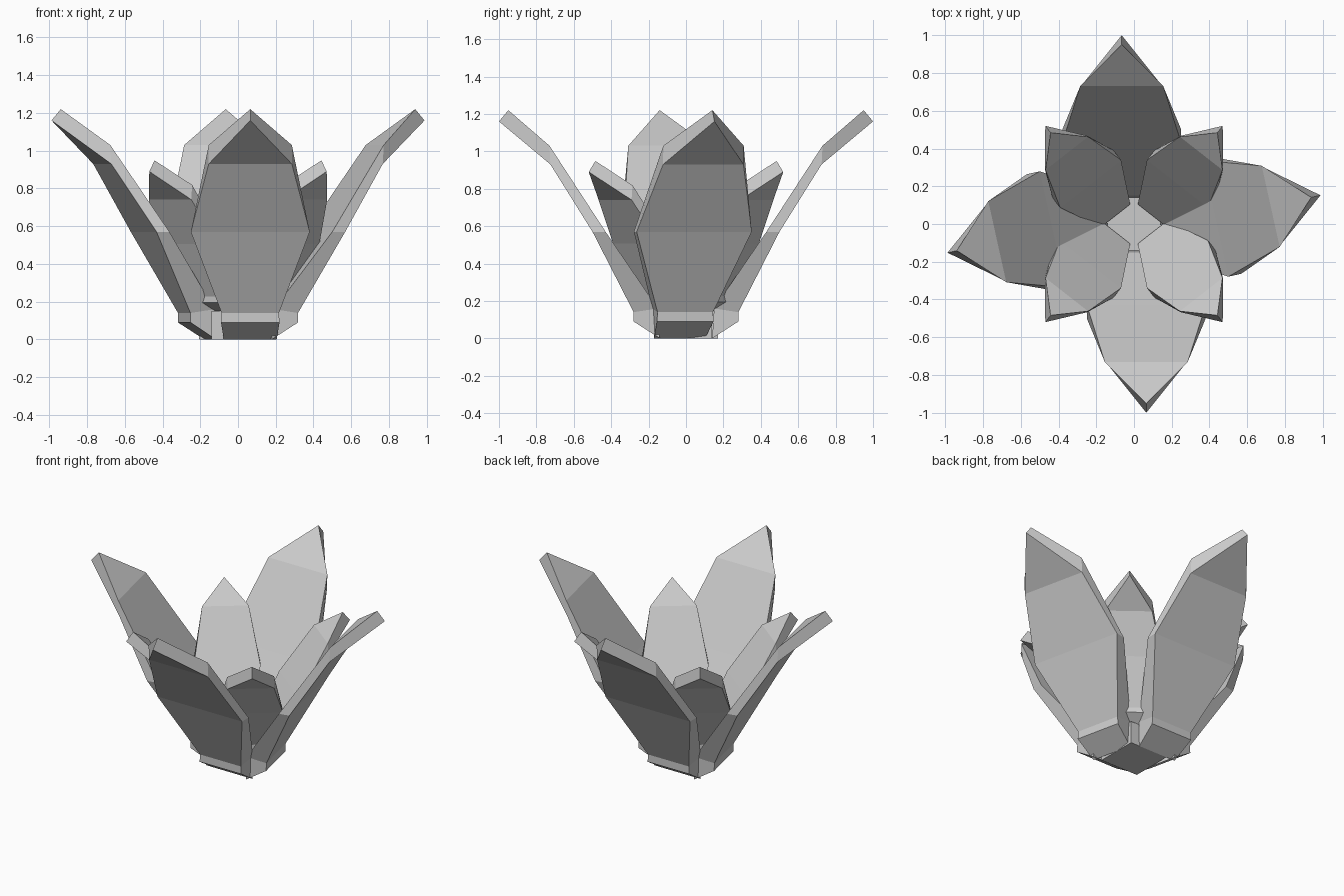
import bpy, bmesh
from math import radians, cos, sin

if "Cube" in bpy.data.objects:
    bpy.data.objects.remove(bpy.data.objects["Cube"])

# Petal rows from foot to tip: outward distance, height, half width
OUTER = [(.14, 0, .14), (.28, .09, .155), (.28, .14, .152),
         (.5, .57, .315), (.725, .93, .22), (1, 1.16, 0)]
# Inner surface offsets (outward, up) from OUTER rows 2..5
BIG_INSET = [(-.13, .02), (-.07, 0), (.005, .1), (-.05, .06)]
SMALL_INSET = [(-.21, -.09), (-.1, .0), (-.01, .12), (-.07, .09)]


def petal(name, tip, angle, inset, scale=1.0, lift=0.0):
    bm = bmesh.new()
    a = radians(angle)

    def row(r, z, w):
        d = (r - 1) * scale
        pts = [(tip[0] + d * cos(a) - s * w * scale * sin(a),
                tip[1] + d * sin(a) + s * w * scale * cos(a),
                z * scale + lift) for s in (-1, 1)]
        if w == 0:
            v = bm.verts.new(pts[0])
            return (v, v)
        return tuple(bm.verts.new(p) for p in pts)

    def face(*vs):
        bm.faces.new(list(dict.fromkeys(vs)))

    o = [row(*p) for p in OUTER]
    n = [row(p[0] + q[0], p[1] + q[1], p[2])
         for p, q in zip(OUTER[2:], inset)]
    # Front and back strips
    for strip in (o, [o[0]] + n):
        for p, q in zip(strip, strip[1:]):
            face(p[0], p[1], q[1], q[0])
    # Side rims
    for s in (0, 1):
        face(o[0][s], o[1][s], o[2][s], n[0][s])
        for i in range(3):
            face(o[i + 2][s], o[i + 3][s], n[i + 1][s], n[i][s])
    finish(bm, name)


def finish(bm, name):
    bmesh.ops.recalc_face_normals(bm, faces=bm.faces)
    me = bpy.data.meshes.new(name)
    bm.to_mesh(me)
    bm.free()
    bpy.context.collection.objects.link(bpy.data.objects.new(name, me))


# Large petals: two pairs with half-turn symmetry
for k, label in ((1, "a"), (-1, "b")):
    turn = 0 if k == 1 else 180
    petal("long_outer_petal_" + label, (.065 * k, -1 * k), -90 + turn, BIG_INSET)
    petal("side_outer_petal_" + label, (.988 * k, .152 * k), 12.5 + turn, BIG_INSET)

# Small petals: mirrored over both axes
for sx in (1, -1):
    for sy in (1, -1):
        ang = 52 if sx == 1 else 128
        petal("inner_petal_%s_%s" % ("right" if sx > 0 else "left",
                                     "back" if sy > 0 else "front"),
              (.47 * sx, .52 * sy), ang * sy, SMALL_INSET, .65, .136)

# Square core that forms the underside and the flower floor
bm = bmesh.new()
bmesh.ops.create_cube(bm, size=1)
for v in bm.verts:
    v.co = (v.co.x * .28, v.co.y * .28, (v.co.z + .5) * .15)
finish(bm, "flower_core")
